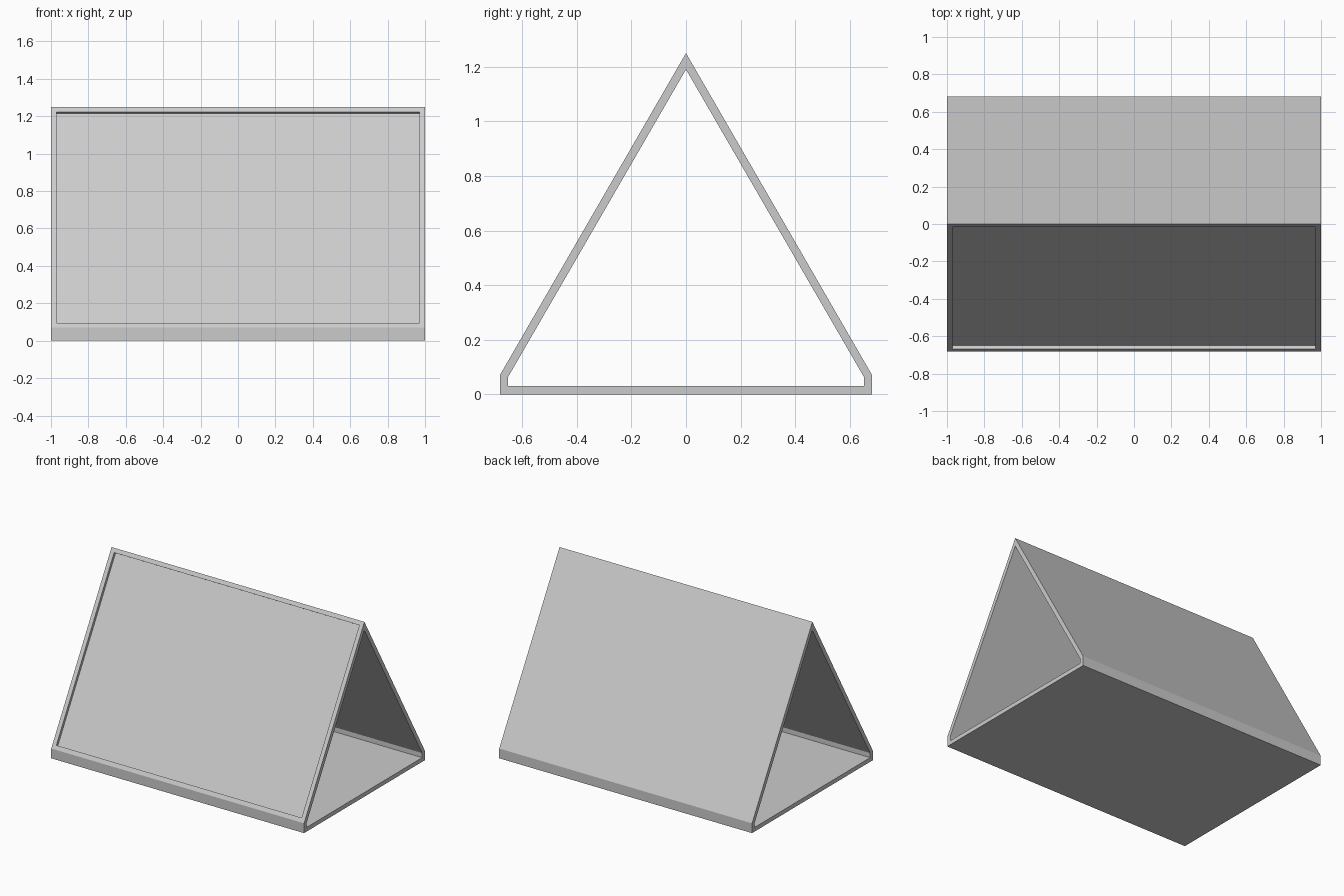
import bpy, bmesh
from mathutils import Vector

if "Cube" in bpy.data.objects:
    bpy.data.objects.remove(bpy.data.objects["Cube"])

HALF_LENGTH = 1.0


def house_profile(half_width, floor, shoulder, apex):
    """Closed five-sided (y, z) outline of the tent shape."""
    return [(-half_width, floor), (half_width, floor), (half_width, shoulder),
            (0, apex), (-half_width, shoulder)]


bm = bmesh.new()


def ring(profile, x):
    return [bm.verts.new((x, y, z)) for y, z in profile]


# Hollow triangular tube: outer and inner walls joined by end rims
outer = house_profile(0.682, 0.0, 0.07, 1.25)
inner = house_profile(0.652, 0.03, 0.063, 1.19)
ol, orr = ring(outer, -HALF_LENGTH), ring(outer, HALF_LENGTH)
il, ir = ring(inner, -HALF_LENGTH), ring(inner, HALF_LENGTH)
n = len(outer)
for a, b in ((ol, orr), (orr, ir), (ir, il), (il, ol)):
    for i in range(n):
        j = (i + 1) % n
        bm.faces.new((a[i], a[j], b[j], b[i]))
bmesh.ops.recalc_face_normals(bm, faces=bm.faces)
bm.normal_update()

# Recessed display panel on the front slope
slope = max(bm.faces, key=lambda f: f.normal.dot(Vector((0, -0.866, 0.5)))
            * f.calc_area() if f.calc_center_median().y < 0 else -1)
bmesh.ops.inset_individual(bm, faces=[slope], thickness=0.03, use_even_offset=True)
bm.normal_update()
panel = bmesh.ops.extrude_discrete_faces(bm, faces=[slope])["faces"][0]
panel.normal_update()
bmesh.ops.translate(bm, verts=panel.verts, vec=panel.normal * -0.02)
bmesh.ops.recalc_face_normals(bm, faces=bm.faces)

mesh = bpy.data.meshes.new("tent_stand")
bm.to_mesh(mesh)
bm.free()
bpy.context.collection.objects.link(bpy.data.objects.new("tent_stand", mesh))
